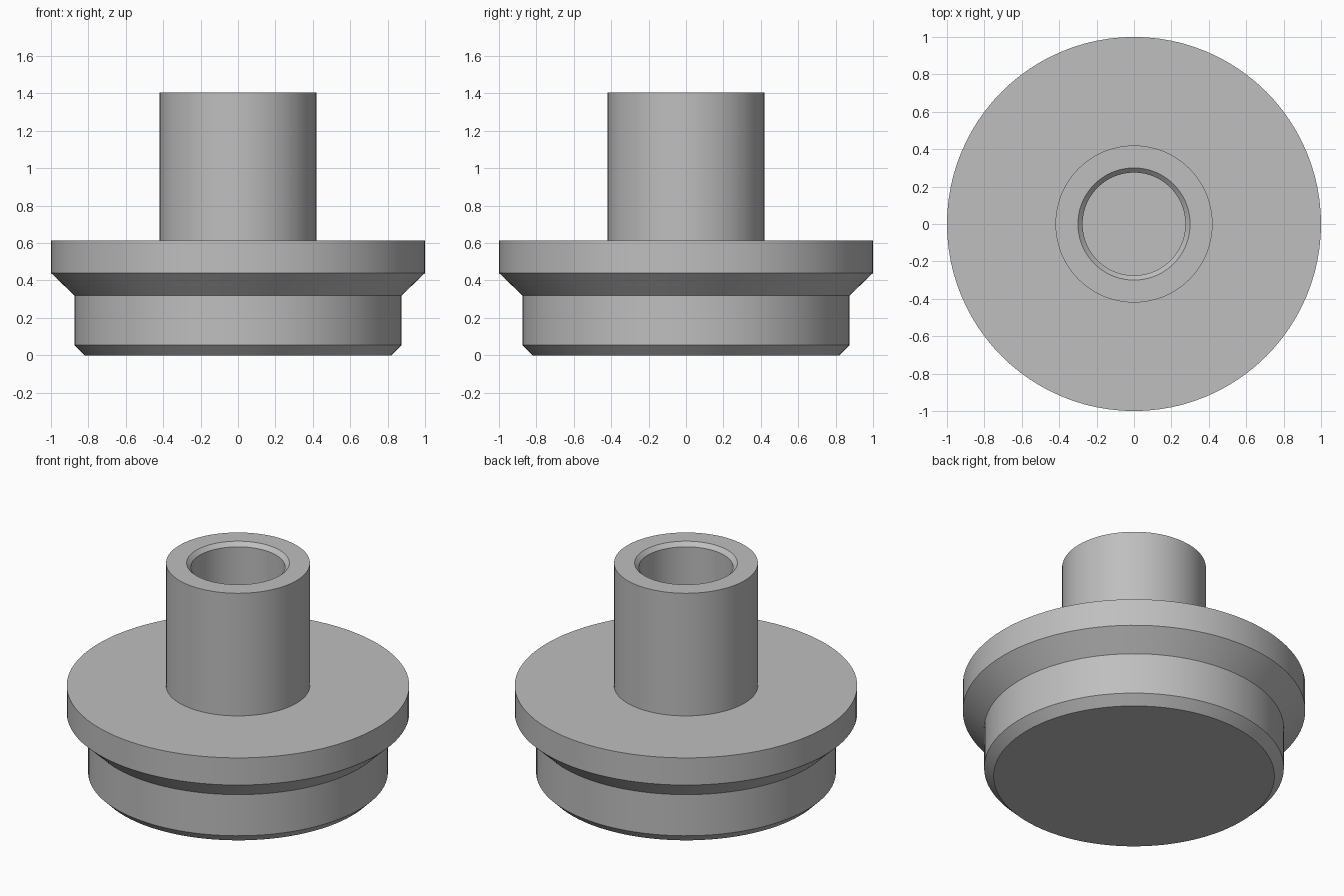
import bpy
import bmesh
import math

if "Cube" in bpy.data.objects:
    bpy.data.objects.remove(bpy.data.objects["Cube"])

SEGMENTS = 96

grey = bpy.data.materials.new("plain_grey")
grey.diffuse_color = (0.52, 0.52, 0.52, 1.0)
grey.use_nodes = True
grey.node_tree.nodes["Principled BSDF"].inputs["Base Color"].default_value = grey.diffuse_color


def lathe(name, profile):
    """Spin a radius/height profile around z into a closed solid."""
    bm = bmesh.new()
    verts = [bm.verts.new((r, 0, z)) for r, z in profile]
    edges = [bm.edges.new(pair) for pair in zip(verts, verts[1:])]
    bmesh.ops.spin(bm, geom=verts + edges, cent=(0, 0, 0), axis=(0, 0, 1),
                   angle=math.tau, steps=SEGMENTS, use_duplicate=False)
    bmesh.ops.remove_doubles(bm, verts=bm.verts, dist=0.0005)
    # Flat discs close the underside and the bore floor
    rims = [e for e in bm.edges if e.is_boundary]
    bmesh.ops.holes_fill(bm, edges=rims, sides=0)
    bmesh.ops.recalc_face_normals(bm, faces=bm.faces)
    mesh = bpy.data.meshes.new(name)
    bm.to_mesh(mesh)
    bm.free()
    mesh.materials.append(grey)
    obj = bpy.data.objects.new(name, mesh)
    bpy.context.collection.objects.link(obj)
    bpy.ops.object.select_all(action='DESELECT')
    obj.select_set(True)
    bpy.context.view_layer.objects.active = obj
    bpy.ops.object.shade_smooth_by_angle(angle=math.radians(25))
    return obj


# Chamfered plug, flared flange and hollow stem turned as one piece
lathe("flanged_plug", [
    (0.82, 0.0), (0.875, 0.055),      # bottom chamfer
    (0.875, 0.32), (1.0, 0.44),       # plug wall and flare
    (1.0, 0.615), (0.42, 0.615),      # flange rim and top
    (0.42, 1.405), (0.30, 1.405),     # stem wall and lip
    (0.275, 1.38), (0.275, 0.615),    # bore chamfer and wall
])
